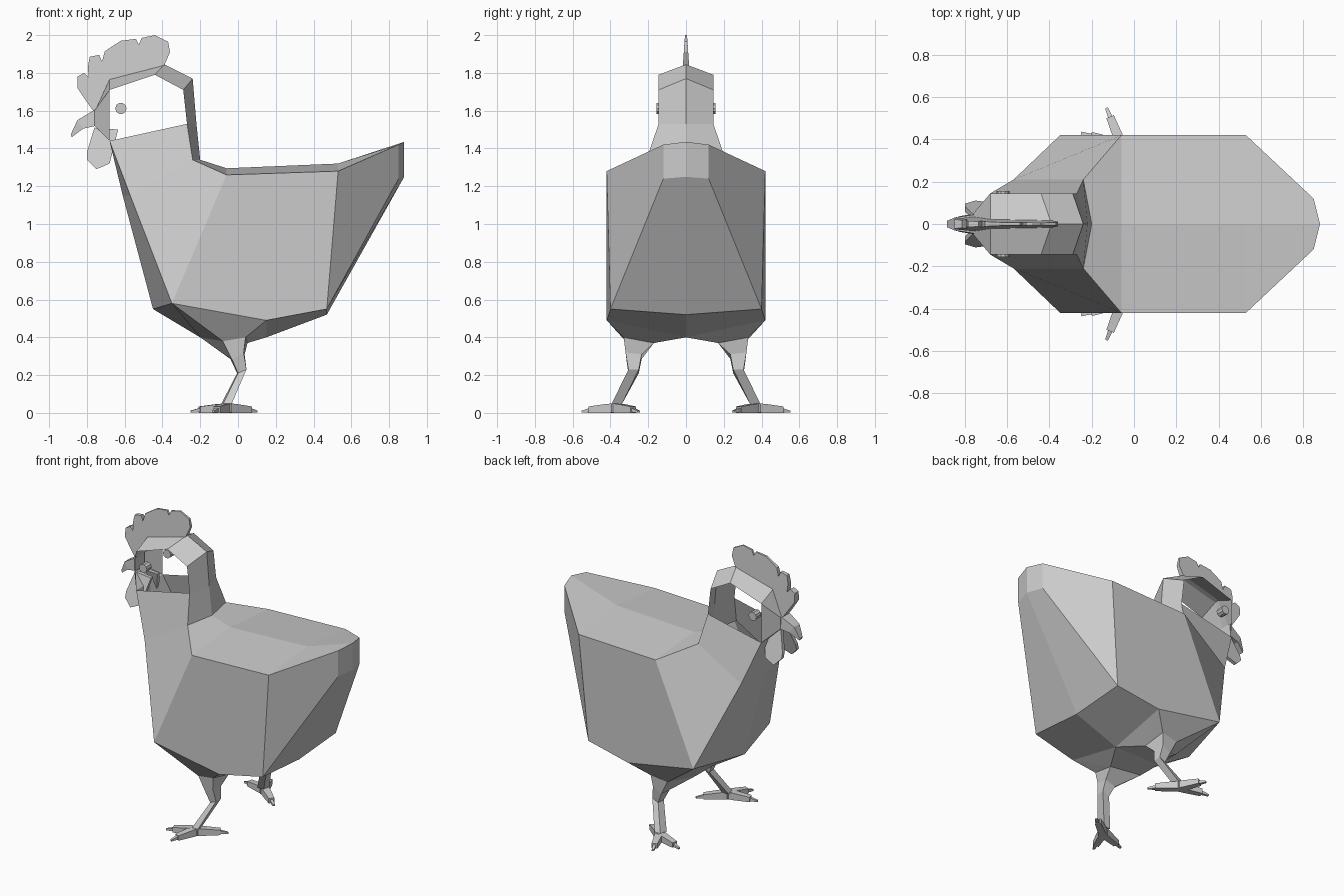
import bpy, bmesh, math
from mathutils import Vector

if "Cube" in bpy.data.objects:
    bpy.data.objects.remove(bpy.data.objects["Cube"])


def make(name, faces, mirror=True):
    """Mesh from faces given as point tuples; shared points weld, y is mirrored."""
    bm = bmesh.new()
    verts = {}
    for sign in ((1, -1) if mirror else (1,)):
        for face in faces:
            loop = []
            for x, y, z in face:
                key = (round(x, 4), round(y * sign, 4) + 0.0, round(z, 4))
                if key not in verts:
                    verts[key] = bm.verts.new(key)
                if verts[key] not in loop:
                    loop.append(verts[key])
            if len(loop) > 2 and not bm.faces.get(loop):
                bm.faces.new(loop)
    bmesh.ops.recalc_face_normals(bm, faces=bm.faces)
    mesh = bpy.data.meshes.new(name)
    bm.to_mesh(mesh)
    bm.free()
    ob = bpy.data.objects.new(name, mesh)
    bpy.context.collection.objects.link(ob)
    return ob


def bridge(a, b):
    n = len(a)
    return [(a[i], a[(i + 1) % n], b[(i + 1) % n], b[i]) for i in range(n)]


def loft(rings, start=True, end=True):
    faces = [f for a, b in zip(rings, rings[1:]) for f in bridge(a, b)]
    if start:
        faces.append(rings[0])
    if end:
        faces.append(rings[-1])
    return faces


# Body and head: closed centre-line loop, bridged to a matching side loop
centre = [(x, 0, z) for x, z in (
    (-.20, 1.34), (-.06, 1.295), (.53, 1.32), (.88, 1.435), (.88, 1.25), (.47, .52),
    (.15, .40), (.15, .40), (-.20, .40), (-.45, .55), (-.61, 1.15), (-.68, 1.44),
    (-.76, 1.52), (-.76, 1.60), (-.68, 1.77), (-.39, 1.845), (-.24, 1.77), (-.22, 1.53))]
side = [
    (-.24, .21, 1.34), (-.06, .42, 1.26), (.53, .42, 1.28), (.85, .12, 1.42),
    (.85, .12, 1.24), (.47, .40, .55), (.15, .42, .49), (.05, .17, .37),
    (-.20, .17, .40), (-.35, .42, .58), (-.57, .21, 1.15), (-.68, .145, 1.44),
    (-.76, .05, 1.52), (-.76, .05, 1.60), (-.68, .145, 1.71), (-.44, .145, 1.79),
    (-.29, .145, 1.71), (-.27, .145, 1.53)]
hip_front, hip_back = (-.08, .32, .38), (.04, .33, .40)
panels = [[side[i] for i in ids] for ids in (
    (11, 17, 0, 10),        # neck side (the head side above stays open)
    (10, 0, 1, 9),          # shoulder
    (1, 2, 5, 6, 9),        # flank
    (2, 3, 4, 5),           # tail side
    (11, 12, 13, 14))]      # cheek front
panels += [(side[6], hip_back, side[7]),
           (side[6], side[9], hip_front, hip_back),
           (side[9], side[8], hip_front)]
make("body", bridge(centre, side) + panels)

# Legs: four-sided loft from hip through knee to ankle
make("legs", loft([
    [side[8], hip_front, hip_back, side[7]],
    [(-.04, .235, .285), (-.03, .315, .28), (.03, .32, .32), (.035, .235, .31)],
    [(-.005, .25, .21), (0, .305, .21), (.045, .305, .23), (.045, .25, .23)],
    [(-.09, .34, .045), (-.08, .395, .045), (-.035, .395, .045), (-.04, .34, .045)]],
    start=False))


# Feet: three tapered toes, each with a small claw
def toe(tip):
    base, tip = Vector((-.06, .375)), Vector(tip)
    d = (tip - base).normalized()
    n = Vector((-d.y, d.x))

    def ring(t, w, low, high):
        p = base.lerp(tip, t)
        l, r = p - n * w, p + n * w
        return [(l.x, l.y, low), (r.x, r.y, low), (r.x, r.y, high), (l.x, l.y, high)]
    return (loft([ring(-.1, .025, .002, .05), ring(.2, .024, 0, .048), ring(.76, .019, 0, .034)])
            + loft([ring(.74, .011, .004, .026), ring(1, .007, .002, .012)]))


for name, tip in (("outer_toes", (-.13, .55)), ("front_toes", (-.25, .43)), ("rear_toes", (.10, .25))):
    make(name, toe(tip))

# Comb: lobed plate that thins towards the top
comb = [(-.76, 1.59), (-.81, 1.66), (-.85, 1.72), (-.85, 1.78), (-.815, 1.80), (-.79, 1.775),
        (-.795, 1.83), (-.785, 1.885), (-.735, 1.895), (-.72, 1.86), (-.705, 1.915), (-.62, 1.97),
        (-.54, 1.98), (-.525, 1.95), (-.51, 1.985), (-.44, 2.0), (-.37, 1.965), (-.36, 1.91),
        (-.39, 1.84), (-.68, 1.765)]
plate = [[(x, s * (.034 - .07 * (z - 1.59)), z) for x, z in comb] for s in (-1, 1)]
make("comb", loft(plate), mirror=False)

# Beak: square base hooking down to a blunt tip
make("beak", loft([
    [(-.75, -.05, 1.52), (-.75, .05, 1.52), (-.75, .045, 1.61), (-.75, -.045, 1.61)],
    [(-.82, -.038, 1.505), (-.82, .038, 1.505), (-.85, .03, 1.55), (-.85, -.03, 1.55)],
    [(-.88, -.015, 1.46), (-.88, .015, 1.46), (-.885, .015, 1.475), (-.885, -.015, 1.475)]]),
    mirror=False)

# Wattles: a pair of splayed flat lobes
lobe = [(-.76, 1.51), (-.80, 1.38), (-.80, 1.34), (-.75, 1.29), (-.68, 1.32), (-.66, 1.40), (-.635, 1.50)]
make("wattles", loft([[(x, y + .3 * (1.51 - z), z) for x, z in lobe] for y in (.02, .045)]))

# Eyes: short cylinders
circle = [(math.cos(i * math.pi / 5) * .03 - .62, math.sin(i * math.pi / 5) * .03 + 1.612) for i in range(10)]
make("eyes", loft([[(x, y, z) for x, z in circle] for y in (.105, .157)]))
